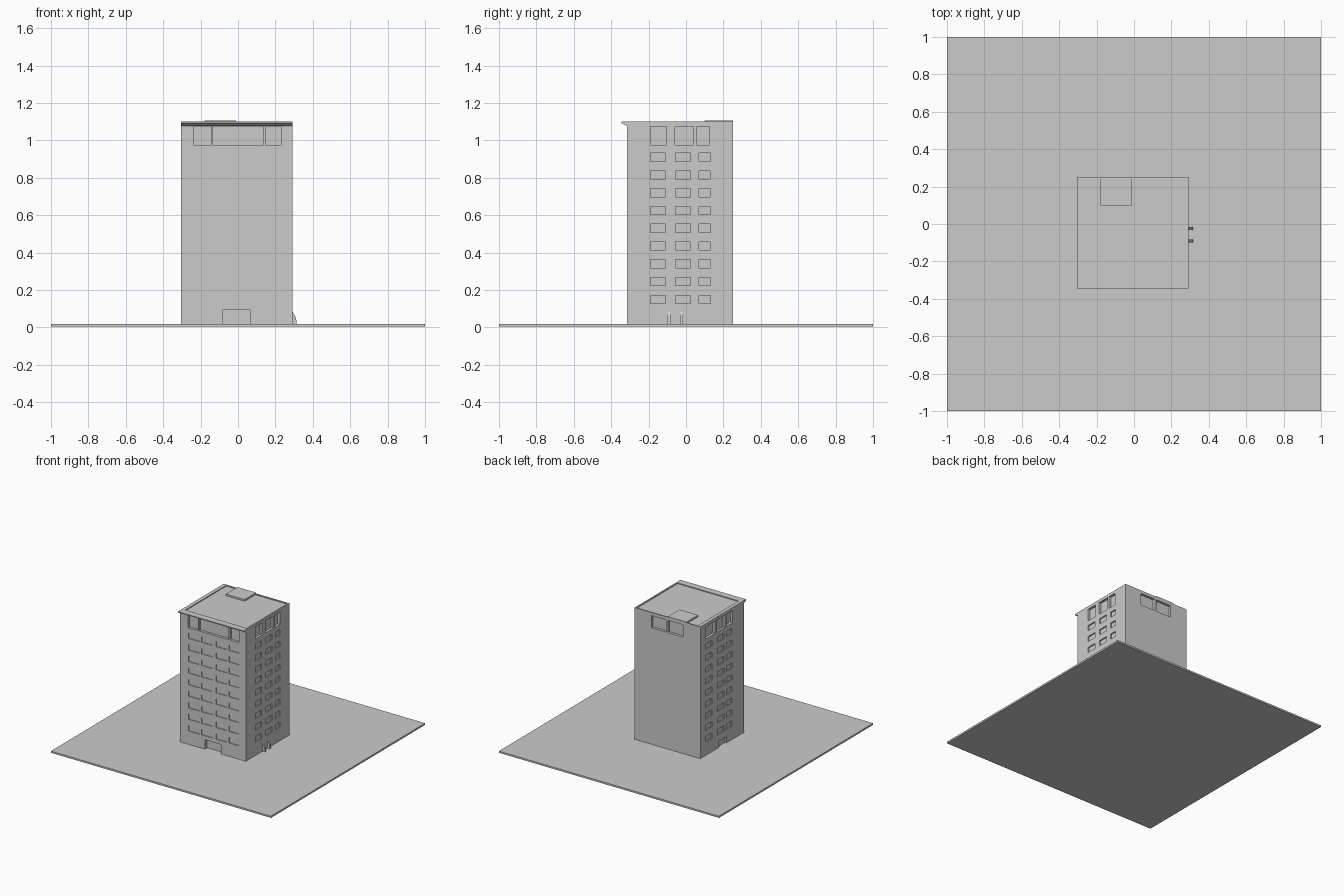
import bpy, bmesh

if "Cube" in bpy.data.objects:
    bpy.data.objects.remove(bpy.data.objects["Cube"])

X0, X1, Y0, Y1 = -0.305, 0.292, -0.315, 0.25   # tower footprint
GROUND, ROOF = 0.018, 1.10
FLOORS = [0.15 + 0.095 * i for i in range(9)]


def add_box(bm, x0, x1, y0, y1, z0, z1):
    v = bmesh.ops.create_cube(bm, size=1)["verts"]
    bmesh.ops.scale(bm, vec=(x1 - x0, y1 - y0, z1 - z0), verts=v)
    bmesh.ops.translate(bm, vec=((x0 + x1) / 2, (y0 + y1) / 2, (z0 + z1) / 2), verts=v)


def finish(name, bm):
    bmesh.ops.recalc_face_normals(bm, faces=bm.faces)
    me = bpy.data.meshes.new(name)
    bm.to_mesh(me)
    bm.free()
    ob = bpy.data.objects.new(name, me)
    bpy.context.collection.objects.link(ob)
    return ob


def box(name, *dims):
    bm = bmesh.new()
    add_box(bm, *dims)
    return finish(name, bm)


def prism(name, axis, profile, a, b):
    """Extrude a closed profile along x ('x': y,z points) or y ('y': x,z points)."""
    bm = bmesh.new()
    pt = (lambda p: (a, p[0], p[1])) if axis == "x" else (lambda p: (p[0], a, p[1]))
    face = bm.faces.new([bm.verts.new(pt(p)) for p in profile])
    ext = bmesh.ops.extrude_face_region(bm, geom=[face])["geom"]
    vec = (b - a, 0, 0) if axis == "x" else (0, b - a, 0)
    bmesh.ops.translate(bm, vec=vec, verts=[g for g in ext if isinstance(g, bmesh.types.BMVert)])
    return finish(name, bm)


def cut_face(bm, side, a, b, z0, z1, depth):
    """Recess a rectangle into one side of the tower."""
    o = 0.03
    dims = {"front": (a, b, Y0 - o, Y0 + depth), "back": (a, b, Y1 - depth, Y1 + o),
            "right": (X1 - depth, X1 + o, a, b), "left": (X0 - o, X0 + depth, a, b)}[side]
    add_box(bm, *dims, z0, z1)


# Ground plate
box("ground_plate", -1, 1, -1, 1, 0.004, 0.018)

# Tower body with recessed windows, doors and roof
tower = box("tower_body", X0, X1, Y0, Y1, 0.01, ROOF)
bm = bmesh.new()
top_windows = {
    "front": [(-0.235, -0.145), (-0.135, 0.135), (0.147, 0.23)],
    "right": [(-0.19, -0.105), (-0.06, 0.04), (0.055, 0.125)],
    "left": [(-0.17, -0.09), (-0.07, 0.04), (0.06, 0.18)],
    "back": [(-0.15, -0.01), (0.005, 0.14)],
}
for side, spans in top_windows.items():
    for a, b in spans:
        cut_face(bm, side, a, b, 0.975, 1.075, 0.02)

small_windows = {
    "front": ([(-0.23, -0.13), (-0.11, -0.01), (0.02, 0.12), (0.14, 0.23)], 0.006),
    "right": ([(-0.19, -0.11), (-0.055, 0.025), (0.07, 0.13)], 0.01),
    "left": ([(-0.16, -0.09), (-0.06, 0.03), (0.10, 0.18)], 0.01),
}
for side, (spans, depth) in small_windows.items():
    for a, b in spans:
        for z in FLOORS:
            cut_face(bm, side, a, b, z - 0.022, z + 0.022, depth)

cut_face(bm, "front", -0.08, 0.065, GROUND, 0.095, 0.03)
cut_face(bm, "left", -0.09, 0.01, GROUND, 0.07, 0.015)
add_box(bm, -0.275, 0.28, -0.29, 0.24, ROOF - 0.007, ROOF + 0.05)
cutter = finish("recess_cutter", bm)
cutter.hide_render = True

mod = tower.modifiers.new("recesses", "BOOLEAN")
mod.operation, mod.solver, mod.object = "DIFFERENCE", "EXACT", cutter
bpy.context.view_layer.objects.active = tower
bpy.ops.object.modifier_apply(modifier=mod.name)
bpy.data.objects.remove(cutter)

# Wedge-shaped cornice overhanging the front
prism("front_cornice", "x",
      [(Y0 + 0.005, 1.075), (-0.345, 1.092), (-0.345, 1.10), (Y0 + 0.005, 1.10)], X0, X1)

# Rooftop plant box
box("roof_box", -0.18, -0.01, 0.10, Y1, 1.08, 1.107)

# Pair of tapered fins beside the right door
for i, y in enumerate((-0.09, -0.025)):
    prism(f"door_fin_{i + 1}", "y",
          [(X1 - 0.01, GROUND - 0.004), (0.315, GROUND - 0.004), (0.31, 0.05), (X1, 0.085), (X1 - 0.01, 0.085)],
          y - 0.008, y + 0.008)
